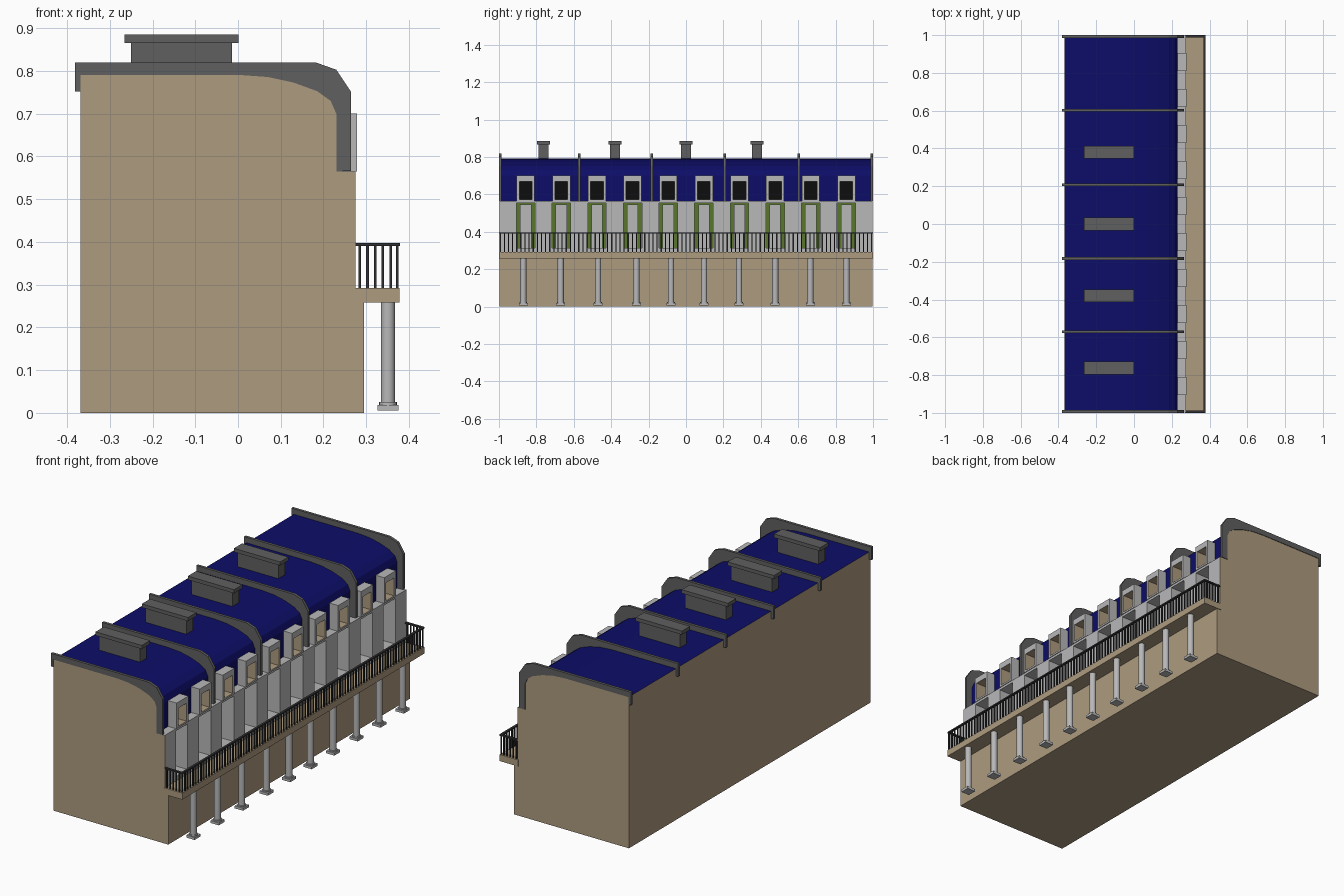
import bpy, bmesh, math
from mathutils import Matrix

if "Cube" in bpy.data.objects:
    bpy.data.objects.remove(bpy.data.objects["Cube"])


def mat(name, *rgb):
    m = bpy.data.materials.new(name)
    m.diffuse_color = (*rgb, 1)
    m.use_nodes = True
    m.node_tree.nodes["Principled BSDF"].inputs["Base Color"].default_value = m.diffuse_color
    return m


TAN = mat("tan stone", 0.42, 0.33, 0.215)
BLUE = mat("blue slate", 0.004, 0.004, 0.14)
PALE = mat("pale grey plaster", 0.48, 0.48, 0.49)
BLACK = mat("black glass", 0.004, 0.004, 0.004)
GREEN = mat("green shutter", 0.10, 0.18, 0.025)
DARK = mat("dark grey stone", 0.115, 0.115, 0.115)
IRON = mat("black iron", 0.03, 0.03, 0.032)


def finish(name, bm, mats):
    bmesh.ops.recalc_face_normals(bm, faces=bm.faces)
    me = bpy.data.meshes.new(name)
    bm.to_mesh(me)
    bm.free()
    for m in mats:
        me.materials.append(m)
    ob = bpy.data.objects.new(name, me)
    bpy.context.collection.objects.link(ob)
    return ob


def box(bm, x0, x1, y0, y1, z0, z1):
    """Adds a box and returns its faces."""
    m = Matrix.Translation(((x0 + x1) / 2, (y0 + y1) / 2, (z0 + z1) / 2)) \
        @ Matrix.Diagonal((x1 - x0, y1 - y0, z1 - z0, 1))
    vs = bmesh.ops.create_cube(bm, size=1, matrix=m)["verts"]
    return {f for v in vs for f in v.link_faces}


def extrude_profile(bm, pts, y0, y1):
    """Extrudes an x-z outline along y."""
    a = [bm.verts.new((x, y0, z)) for x, z in pts]
    b = [bm.verts.new((x, y1, z)) for x, z in pts]
    bm.faces.new(a)
    bm.faces.new(b[::-1])
    n = len(pts)
    for i in range(n):
        j = (i + 1) % n
        bm.faces.new((a[i], b[i], b[j], a[j]))


BAYS = [-0.857 + i * 0.1905 for i in range(10)]
ROOF = [(0.23, 0.565), (0.23, 0.70), (0.217, 0.73), (0.185, 0.753),
        (0.13, 0.773), (0.07, 0.786), (0.0, 0.791), (-0.368, 0.791)]

# terrace body with curved roof
bm = bmesh.new()
extrude_profile(bm, [(-0.368, 0), (0.295, 0), (0.295, 0.265), (0.275, 0.265),
                     (0.275, 0.565)] + ROOF, -0.997, 0.997)
bmesh.ops.recalc_face_normals(bm, faces=bm.faces)
for f in bm.faces:
    c = f.calc_center_median()
    if abs(f.normal.y) > 0.5 or f.normal.x < -0.5:
        f.material_index = 0
    elif c.z > 0.57:
        f.material_index = 1
    elif c.z > 0.3:
        f.material_index = 2
body_mats = [TAN, BLUE, PALE, BLACK, GREEN]
body = finish("terrace_body", bm, body_mats)

# window and door recesses
bm = bmesh.new()
for y in BAYS:
    for hw, z0, z1, x0, side, back in ((0.034, 0.574, 0.668, 0.10, 0, 3),
                                       (0.049, 0.315, 0.553, 0.17, 2, 4)):
        for f in box(bm, x0, 0.32, y - hw, y + hw, z0, z1):
            f.material_index = back if f.calc_center_median().x < x0 + 0.001 else side
cutter = finish("recess_cutter", bm, body_mats)
cutter.hide_render = True
mod = body.modifiers.new("recesses", "BOOLEAN")
mod.operation = "DIFFERENCE"
mod.solver = "EXACT"
mod.object = cutter
bpy.context.view_layer.objects.active = body
body.select_set(True)
bpy.ops.object.modifier_apply(modifier="recesses")
bpy.data.objects.remove(cutter)

# doors between the shutters: frame and raised panel
bm = bmesh.new()
for y in BAYS:
    box(bm, 0.165, 0.178, y - 0.029, y + 0.029, 0.315, 0.545)
    for s in (-1, 1):
        box(bm, 0.17, 0.184, y + s * 0.025 - 0.005, y + s * 0.025 + 0.005, 0.315, 0.545)
    box(bm, 0.17, 0.184, y - 0.029, y + 0.029, 0.532, 0.545)
finish("doors", bm, [PALE])

# dormer frames with tan reveals
bm = bmesh.new()
for y in BAYS:
    bars = [(y - 0.048, y - 0.034, 0.565, 0.70), (y + 0.034, y + 0.048, 0.565, 0.70),
            (y - 0.034, y + 0.034, 0.668, 0.70), (y - 0.034, y + 0.034, 0.565, 0.574)]
    for b in bars:
        for f in box(bm, 0.228, 0.279, *b):
            c = f.calc_center_median()
            inside = abs(c.y - y) < 0.0345 and 0.5735 < c.z < 0.6685
            f.material_index = 1 if inside else 0
finish("dormer_frames", bm, [PALE, TAN])

# party wall parapets following the roof
bm = bmesh.new()
for y in (-0.993, -0.57, -0.183, 0.208, 0.603, 0.993):
    extrude_profile(bm, [(-0.382, 0.752), (-0.382, 0.82), (0.182, 0.82), (0.23, 0.803),
                         (0.264, 0.752), (0.264, 0.566)] + ROOF + [(-0.368, 0.752)],
                    y - 0.007, y + 0.007)
finish("parapets", bm, [DARK])

# chimney stacks and caps
bm = bmesh.new()
for y in (-0.762, -0.38, 0.0, 0.38):
    box(bm, -0.25, -0.014, y - 0.027, y + 0.027, 0.785, 0.867)
    box(bm, -0.266, 0.001, y - 0.034, y + 0.034, 0.866, 0.885)
finish("chimneys", bm, [DARK])

# balcony slab
bm = bmesh.new()
box(bm, 0.27, 0.378, -1, 1, 0.258, 0.292)
finish("balcony_slab", bm, [TAN])

# iron railing: balusters and top rail along three sides
bm = bmesh.new()
R = 0.003
n = 90
for i in range(n + 1):
    y = -0.993 + 1.986 * i / n
    box(bm, 0.373 - R, 0.373 + R, y - R, y + R, 0.29, 0.392)
for s in (-1, 1):
    for i in range(5):
        x = 0.285 + i * 0.018
        box(bm, x - R, x + R, s * 0.993 - R, s * 0.993 + R, 0.29, 0.392)
    box(bm, 0.275, 0.379, s * 0.994 - 0.006, s * 0.994 + 0.006, 0.39, 0.397)
box(bm, 0.367, 0.379, -1, 1, 0.39, 0.397)
finish("balcony_railing", bm, [IRON])

# columns with square bases and collar rings
bm = bmesh.new()
for y in (-0.87, -0.67, -0.47, -0.265, -0.08, 0.097, 0.284, 0.477, 0.665, 0.858):
    for r, z0, z1 in ((0.0165, 0.015, 0.26), (0.021, 0.018, 0.025)):
        bmesh.ops.create_cone(bm, cap_ends=True, segments=16, radius1=r, radius2=r,
                              depth=z1 - z0,
                              matrix=Matrix.Translation((0.351, y, (z0 + z1) / 2)))
    box(bm, 0.327, 0.375, y - 0.024, y + 0.024, 0.006, 0.019)
columns = finish("columns", bm, [PALE])
bpy.ops.object.select_all(action="DESELECT")
columns.select_set(True)
bpy.context.view_layer.objects.active = columns
bpy.ops.object.shade_smooth_by_angle(angle=math.radians(30))
